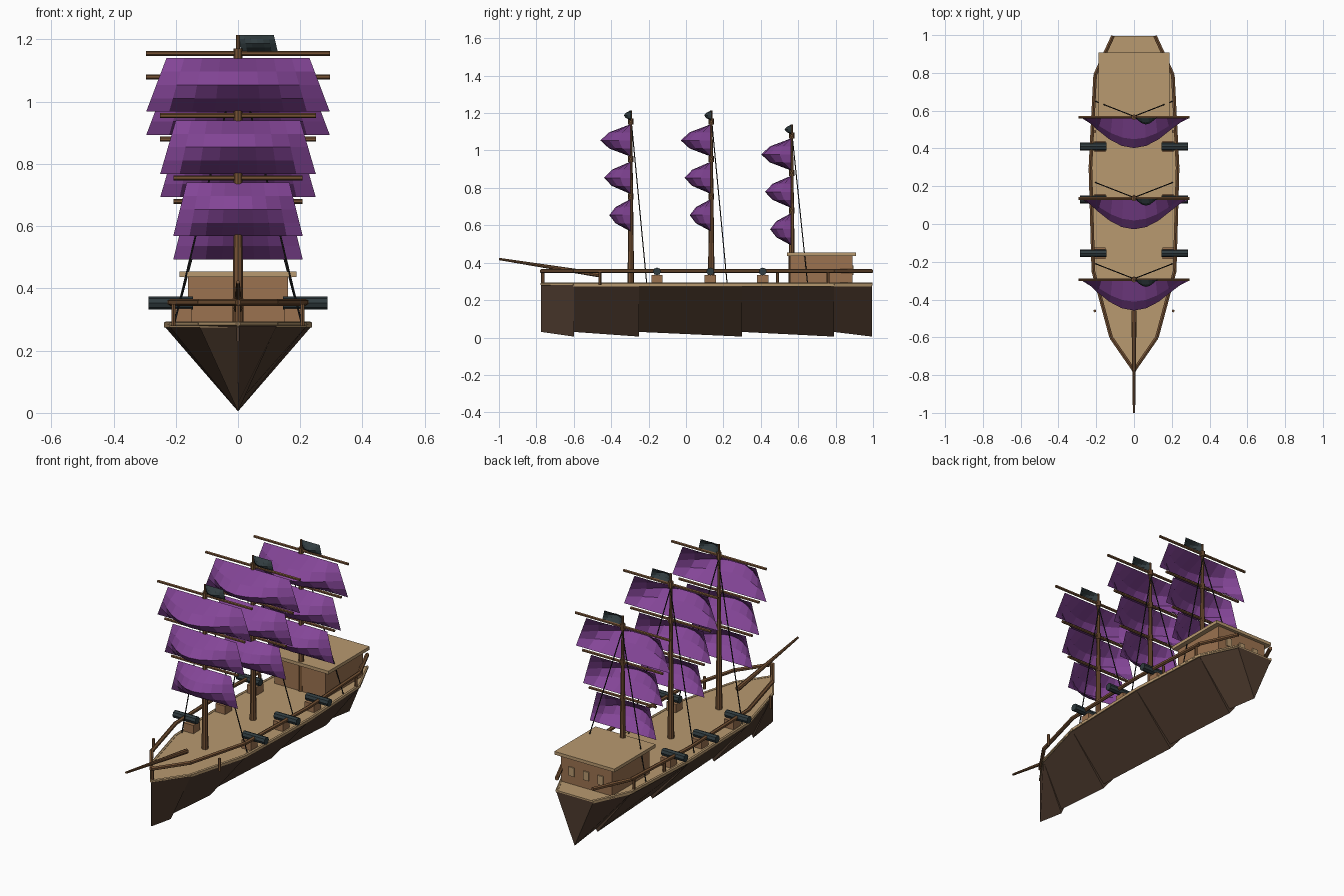
import bpy, bmesh, math
from mathutils import Vector

if "Cube" in bpy.data.objects:
    bpy.data.objects.remove(bpy.data.objects["Cube"])


def material(name, rgb):
    m = bpy.data.materials.new(name)
    m.diffuse_color = (*rgb, 1)
    m.use_nodes = True
    m.node_tree.nodes["Principled BSDF"].inputs["Base Color"].default_value = m.diffuse_color
    return m


HULL = material("dark_wood", (0.075, 0.043, 0.027))
WOOD = material("spar_wood", (0.18, 0.085, 0.035))
DECK = material("pale_wood", (0.48, 0.32, 0.16))
CABIN = material("cabin_wood", (0.33, 0.17, 0.08))
CLOTH = material("purple_cloth", (0.23, 0.06, 0.31))
IRON = material("iron", (0.03, 0.045, 0.05))
ROPE = material("rope", (0.015, 0.015, 0.015))


def finish(name, bm, mat):
    me = bpy.data.meshes.new(name)
    bm.to_mesh(me)
    bm.free()
    me.materials.append(mat)
    ob = bpy.data.objects.new(name, me)
    bpy.context.collection.objects.link(ob)
    return ob


def box(name, lo, hi, mat):
    bm = bmesh.new()
    bmesh.ops.create_cube(bm, size=1)
    lo, hi = Vector(lo), Vector(hi)
    for v in bm.verts:
        v.co = (lo + hi) / 2 + v.co * (hi - lo)
    return finish(name, bm, mat)


def add_rod(bm, a, b, r1, r2, sides):
    a, b = Vector(a), Vector(b)
    d = b - a
    new = bmesh.ops.create_cone(bm, cap_ends=True, segments=sides, radius1=r1,
                                radius2=r2, depth=d.length)["verts"]
    q = d.to_track_quat('Z', 'Y')
    for v in new:
        v.co = q @ v.co + (a + b) / 2


def rod(name, a, b, r1, r2=None, mat=WOOD, sides=8):
    bm = bmesh.new()
    add_rod(bm, a, b, r1, r1 if r2 is None else r2, sides)
    return finish(name, bm, mat)


def cloth(name, y, top, bottom, x_top, x_bottom, belly, mat, nu=8, nv=4):
    # billowing sheet; x_top and x_bottom are (left, right) limits
    bm = bmesh.new()
    rows = []
    for j in range(nv + 1):
        t = j / nv
        l = x_top[0] + (x_bottom[0] - x_top[0]) * t
        r = x_top[1] + (x_bottom[1] - x_top[1]) * t
        rows.append([bm.verts.new((l + (r - l) * i / nu,
                                   y - belly * math.sin(math.pi * i / nu) * math.sin(math.pi * t),
                                   top + (bottom - top) * t)) for i in range(nu + 1)])
    for p, q in zip(rows, rows[1:]):
        for i in range(nu):
            bm.faces.new((p[i], q[i], q[i + 1], p[i + 1]))
    return finish(name, bm, mat)


# Half outline of the deck: (half width, y)
OUTLINE = [(0, -0.775), (0.125, -0.6), (0.222, -0.25), (0.238, 0.3), (0.212, 0.79), (0.115, 0.995)]
DECK_Z = 0.28

# Hull: V sections, with the keel stepping at each seam
bm = bmesh.new()
sections = []
for i, (w, y) in enumerate(OUTLINE):
    keels = ([0.005] if i else []) + ([0.03] if i < len(OUTLINE) - 1 else [])
    for k in keels:
        sections.append([bm.verts.new(p) for p in
                         ((-max(w, 0.003), y, DECK_Z), (0, y, k), (max(w, 0.003), y, DECK_Z))])
for p, q in zip(sections, sections[1:]):
    for i in (0, 1):
        if (p[i].co - q[i].co).length < 1e-6:
            bm.faces.new((p[i], p[i + 1], q[i + 1]))
        elif (p[i + 1].co - q[i + 1].co).length < 1e-6:
            bm.faces.new((p[i], p[i + 1], q[i]))
        else:
            bm.faces.new((p[i], p[i + 1], q[i + 1], q[i]))
bm.faces.new(sections[-1])
bmesh.ops.remove_doubles(bm, verts=bm.verts, dist=1e-5)
bmesh.ops.recalc_face_normals(bm, faces=bm.faces)
finish("hull", bm, HULL)

# Deck slab
bm = bmesh.new()
ring = [(w, y) for w, y in OUTLINE] + [(-w, y) for w, y in reversed(OUTLINE[1:])]
face = bm.faces.new([bm.verts.new((x, y, DECK_Z - 0.006)) for x, y in ring])
ext = bmesh.ops.extrude_face_region(bm, geom=[face])["geom"]
for v in ext:
    if isinstance(v, bmesh.types.BMVert):
        v.co.z += 0.014
bmesh.ops.recalc_face_normals(bm, faces=bm.faces)
finish("deck", bm, DECK)

# Gunwale and hand rail following the deck edge
for name, z, r, mat in (("gunwale", 0.286, 0.008, DECK), ("hand_rail", 0.355, 0.011, WOOD)):
    bm = bmesh.new()
    for s in (-1, 1):
        for (w0, y0), (w1, y1) in zip(OUTLINE, OUTLINE[1:]):
            add_rod(bm, (s * w0 * 0.97, y0, z), (s * w1 * 0.97, y1, z), r, r, 6)
    finish(name, bm, mat)

# Rail posts
for s in (-1, 1):
    for y in (-0.46, 0.49, 0.76):
        rod("rail_post", (s * 0.207, y, 0.28), (s * 0.207, y, 0.35), 0.008, sides=6)
rod("bow_post", (0, -0.765, 0.28), (0, -0.765, 0.365), 0.009, sides=6)

# Bowsprit
rod("bowsprit", (0, -0.46, 0.335), (0, -1.0, 0.42), 0.014, 0.006)

# Masts with yards, sails, stays and flag
for y, dz in ((-0.295, 0), (0.135, 0), (0.565, -0.075)):
    rod("mast", (0, y, DECK_Z), (0, y, 1.215 + dz), 0.018, 0.006)
    for z, half, top_half, belly in ((1.155, 0.295, 0.23, 0.16),
                                     (0.955, 0.25, 0.20, 0.14),
                                     (0.755, 0.208, 0.165, 0.112)):
        rod("yard", (-half, y, z + dz), (half, y, z + dz), 0.008, sides=6)
        rod("yard_collar", (0, y, z + dz - 0.016), (0, y, z + dz + 0.016), 0.014)
        cloth("sail", y - 0.003, z + dz - 0.015, z + dz - 0.187,
              (-top_half, top_half), (-half, half), belly, CLOTH)
    for s in (-1, 1):
        rod("stay", (0, y + 0.005, 1.13 + dz), (s * 0.205, y + 0.085, 0.285), 0.003, mat=ROPE, sides=5)
    cloth("flag", y, 1.215 + dz, 1.16 + dz, (0, 0.115), (0.01, 0.128), 0.038, IRON, 6, 4)

# Cannons on wooden blocks
for s in (-1, 1):
    for y in (-0.155, 0.13, 0.41):
        xs = sorted((s * 0.15, s * 0.21))
        box("cannon_block", (xs[0], y - 0.03, 0.28), (xs[1], y + 0.03, 0.335), CABIN)
        rod("cannon_barrel", (s * 0.145, y, 0.353), (s * 0.287, y, 0.353), 0.021, mat=IRON)

# Stern cabin
box("cabin", (-0.16, 0.555, 0.28), (0.16, 0.89, 0.437), CABIN)
box("cabin_roof", (-0.188, 0.54, 0.437), (0.188, 0.908, 0.455), DECK)
for x in (-0.09, 0, 0.09):
    box("cabin_window", (x - 0.017, 0.885, 0.335), (x + 0.017, 0.896, 0.385), DECK)
